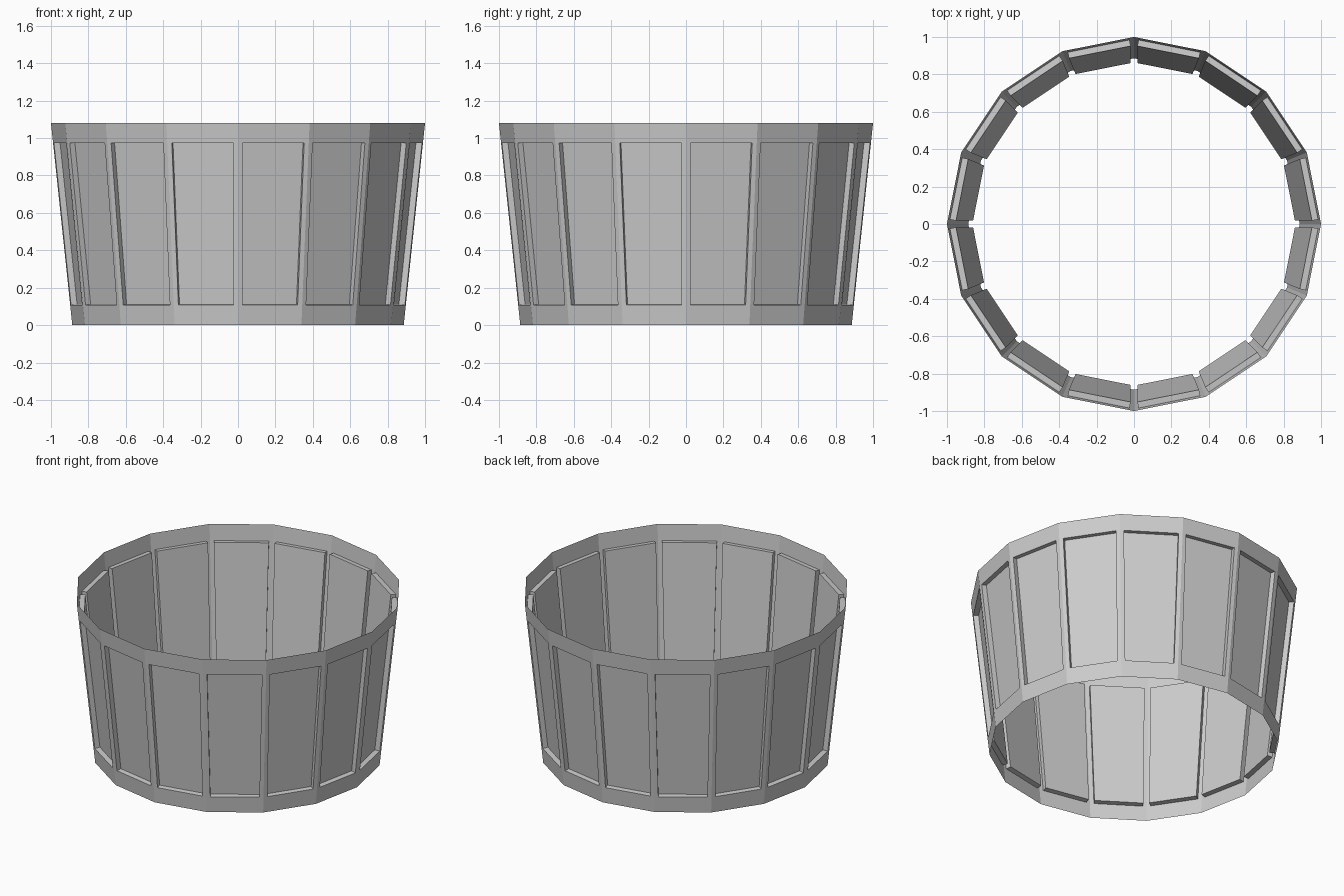
import bpy, bmesh
from math import sin, cos, pi

if "Cube" in bpy.data.objects:
    bpy.data.objects.remove(bpy.data.objects["Cube"])

SIDES = 16
HEIGHT = 1.08
R_BOTTOM, R_TOP = 0.886, 1.0
Z_LOW, Z_HIGH = 0.108, 0.973      # panel limits
POST = 0.025                      # frame width beside each panel edge
DEPTH = 0.033                     # recess of the panels


def ring_point(i, z):
    r = R_BOTTOM + (R_TOP - R_BOTTOM) * z / HEIGHT
    a = 2 * pi * i / SIDES
    return (r * cos(a), r * sin(a), z)


bm = bmesh.new()

# plain tapered ring wall, open at top and bottom
low = [bm.verts.new(ring_point(i, 0)) for i in range(SIDES)]
high = [bm.verts.new(ring_point(i, HEIGHT)) for i in range(SIDES)]
walls = [bm.faces.new((low[i], low[(i + 1) % SIDES], high[(i + 1) % SIDES], high[i]))
         for i in range(SIDES)]
bm.normal_update()

# inset each wall into a frame, then sink its panel inwards
for i, wall in enumerate(walls):
    normal = wall.normal.copy()
    along = (wall.verts[1].co - wall.verts[0].co).normalized()
    bmesh.ops.inset_individual(bm, faces=[wall], thickness=0.01)
    corners = ((i, Z_LOW, 1), (i + 1, Z_LOW, -1), (i + 1, Z_HIGH, -1), (i, Z_HIGH, 1))
    targets = [tuple(ring_point(k, z)) for k, z, s in corners]
    # order the panel corners: low-left, low-right, high-right, high-left
    vs = sorted(wall.verts, key=lambda v: v.co.z)
    lo = sorted(vs[:2], key=lambda v: v.co.dot(along))
    hi = sorted(vs[2:], key=lambda v: v.co.dot(along))
    for v, t, c in zip((lo[0], lo[1], hi[1], hi[0]), targets, corners):
        v.co = t
        v.co += along * POST * c[2]
    panel = bmesh.ops.extrude_discrete_faces(bm, faces=[wall])["faces"][0]
    # join the sunk panel to its frame with recess walls
    frame_loop = (lo[0], lo[1], hi[1], hi[0])
    if not all(v.is_valid for v in frame_loop):
        raise RuntimeError("panel frame lost")
    bmesh.ops.translate(bm, verts=list(panel.verts), vec=-normal * DEPTH)

mesh = bpy.data.meshes.new("panelled_ring")
bm.normal_update()
bm.to_mesh(mesh)
bm.free()
obj = bpy.data.objects.new("panelled_ring", mesh)
bpy.context.collection.objects.link(obj)
